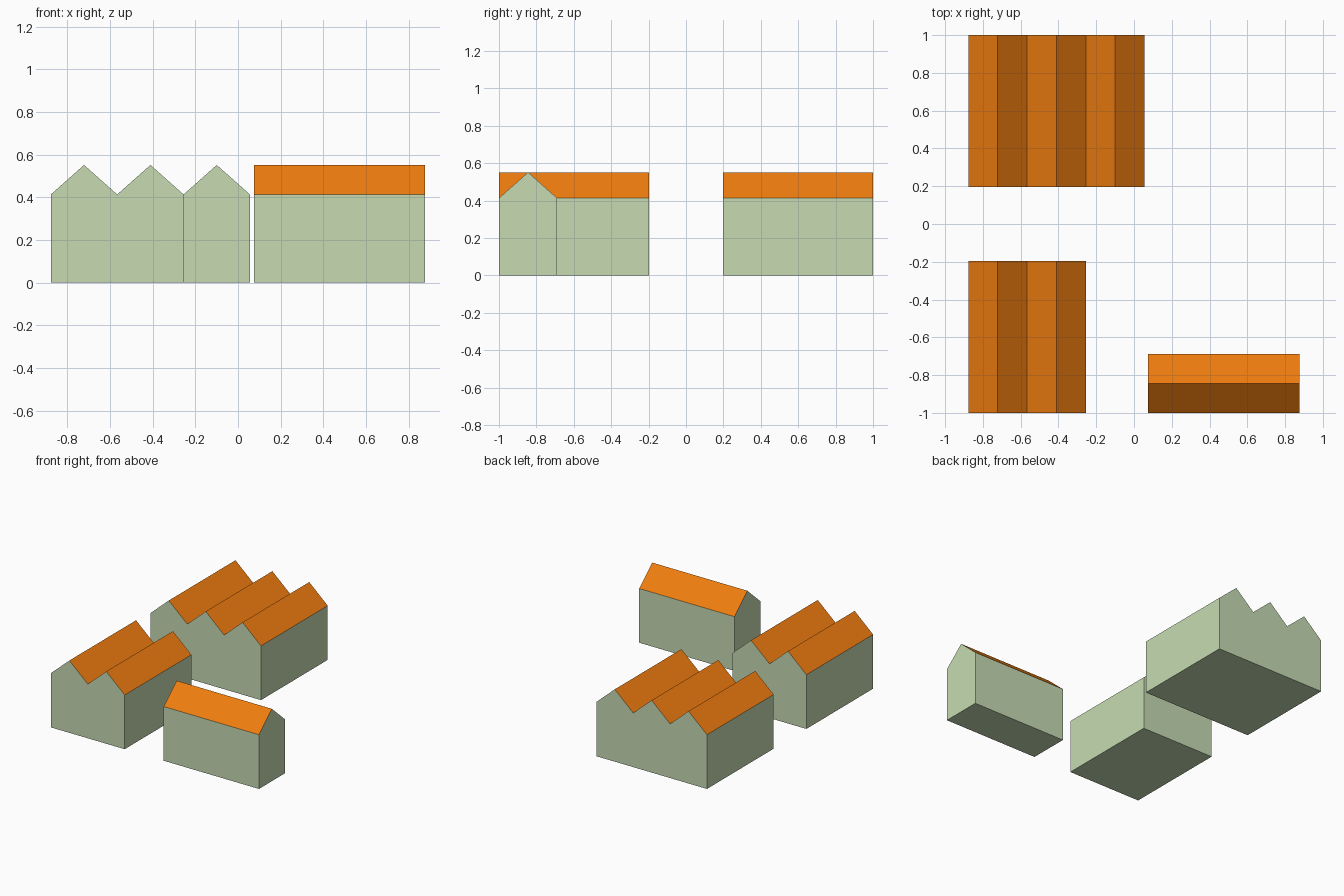
import bpy, bmesh
from mathutils import Matrix, Vector

if "Cube" in bpy.data.objects:
    bpy.data.objects.remove(bpy.data.objects["Cube"])

GABLE, LENGTH = 0.311, 0.803
EAVE, RIDGE = 0.413, 0.551


def material(name, color):
    m = bpy.data.materials.new(name)
    m.diffuse_color = (*color, 1)
    m.use_nodes = True
    m.node_tree.nodes["Principled BSDF"].inputs["Base Color"].default_value = m.diffuse_color
    return m


wall_mat = material("wall_green", (0.57, 0.71, 0.45))
roof_mat = material("roof_orange", (0.87, 0.205, 0.005))


def house(name, gables, matrix):
    """Sawtooth gable profile in XZ, extruded along +Y, roof slopes coloured."""
    profile = [(gables * GABLE, 0), (gables * GABLE, EAVE)]
    for i in reversed(range(gables)):
        profile += [((i + 0.5) * GABLE, RIDGE), (i * GABLE, EAVE)]
    profile.append((0, 0))

    bm = bmesh.new()
    end = bm.faces.new([bm.verts.new((x, 0, z)) for x, z in profile])
    ext = bmesh.ops.extrude_face_region(bm, geom=[end], use_keep_orig=True)
    moved = [v for v in ext["geom"] if isinstance(v, bmesh.types.BMVert)]
    bmesh.ops.translate(bm, verts=moved, vec=(0, LENGTH, 0))
    bmesh.ops.transform(bm, matrix=matrix, verts=bm.verts)
    bmesh.ops.recalc_face_normals(bm, faces=bm.faces)
    for f in bm.faces:
        f.material_index = int(0.1 < f.normal.z < 0.99)

    mesh = bpy.data.meshes.new(name)
    bm.to_mesh(mesh)
    bm.free()
    mesh.materials.append(wall_mat)
    mesh.materials.append(roof_mat)
    bpy.context.collection.objects.link(bpy.data.objects.new(name, mesh))


# Back block with three gables, front block with two
house("triple_house", 3, Matrix.Translation((-0.877, 1 - LENGTH, 0)))
house("double_house", 2, Matrix.Translation((-0.877, -1, 0)))

# Single house turned so its ridge runs along X
house("single_house", 1,
      Matrix.Translation((0.877, -1, 0)) @ Matrix.Rotation(1.57079632679, 4, "Z"))
